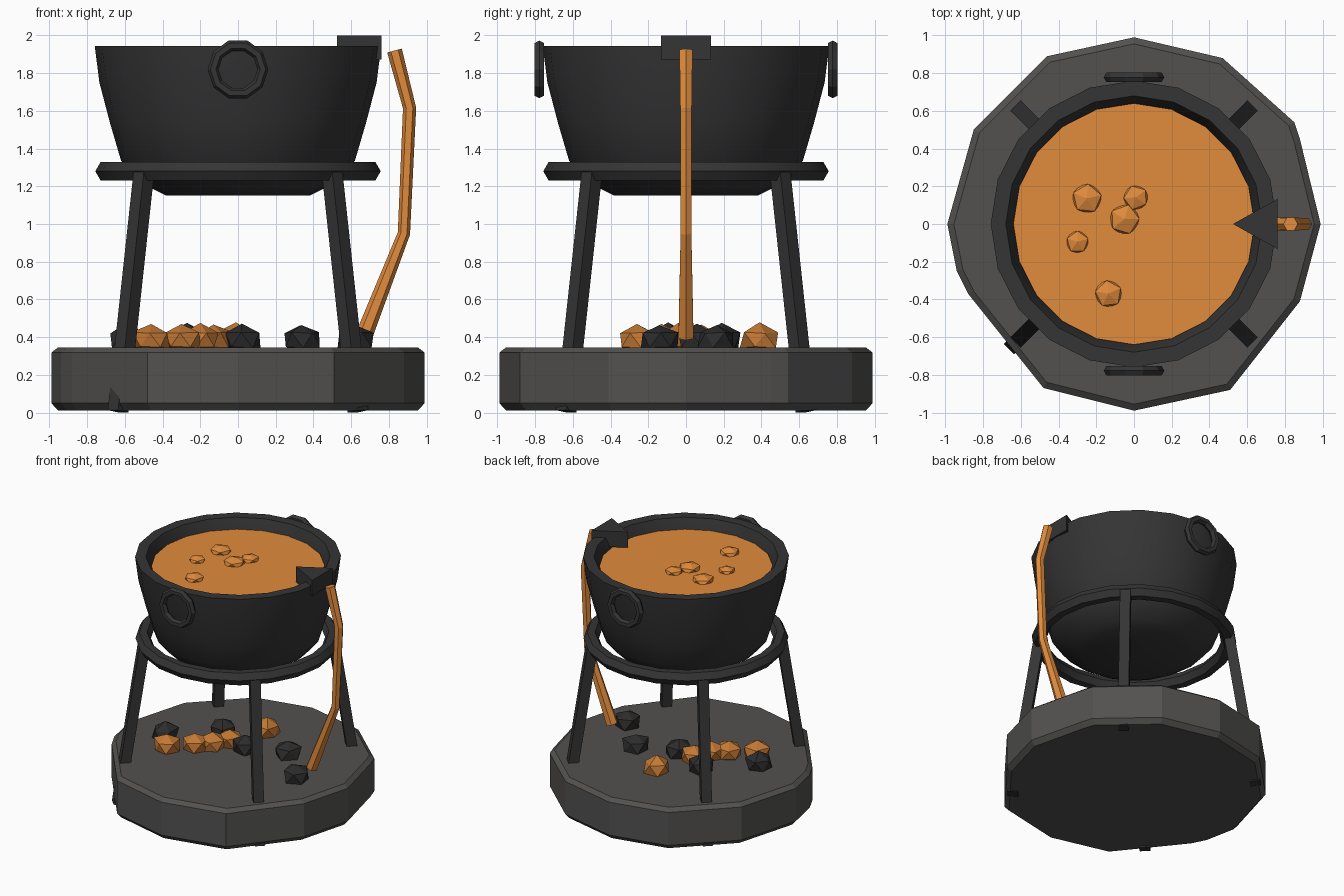
import bpy, bmesh, math, random
from mathutils import Vector, Matrix

if "Cube" in bpy.data.objects:
    bpy.data.objects.remove(bpy.data.objects["Cube"])

random.seed(4)


def material(name, rgb):
    m = bpy.data.materials.new(name)
    m.diffuse_color = (*rgb, 1)
    m.use_nodes = True
    m.node_tree.nodes["Principled BSDF"].inputs["Base Color"].default_value = m.diffuse_color
    return m


IRON = material("dark_iron", (0.035, 0.035, 0.035))
STONE = material("grey_stone", (0.085, 0.083, 0.08))
COAL = material("coal", (0.025, 0.025, 0.025))
LAVA = material("molten_orange", (0.75, 0.26, 0.045))
EMBER = material("ember_orange", (0.55, 0.19, 0.035))


def finish(bm, name, mat):
    bmesh.ops.recalc_face_normals(bm, faces=bm.faces)
    me = bpy.data.meshes.new(name)
    bm.to_mesh(me)
    bm.free()
    ob = bpy.data.objects.new(name, me)
    bpy.context.collection.objects.link(ob)
    me.materials.append(mat)
    return ob


def loft(name, rings, mat):
    """Skin a list of equal-length point rings and cap both ends."""
    bm = bmesh.new()
    rows = [[bm.verts.new(p) for p in ring] for ring in rings]
    n = len(rows[0])
    for a, b in zip(rows, rows[1:]):
        for i in range(n):
            j = (i + 1) % n
            bm.faces.new((a[i], a[j], b[j], b[i]))
    bm.faces.new(rows[0])
    bm.faces.new(rows[-1])
    return finish(bm, name, mat)


def lathe(name, profile, sides, mat):
    angles = [math.tau * i / sides for i in range(sides)]
    return loft(name, [[(r * math.cos(a), r * math.sin(a), z) for a in angles]
                       for r, z in profile], mat)


def bar(name, path, sides, mat, phase=0.0, turn=0.0):
    """Sweep a polygon along (x, z, radius) points, then turn it about z."""
    pts = [Vector((x, 0, z)) for x, z, r in path]
    rot = Matrix.Rotation(turn, 3, 'Z')
    rings = []
    for k, p in enumerate(pts):
        t = (pts[min(k + 1, len(pts) - 1)] - pts[max(k - 1, 0)]).normalized()
        u = Vector((t.z, 0, -t.x))
        v = Vector((0, 1, 0))
        r = path[k][2]
        rings.append([rot @ (p + r * (u * math.cos(a) + v * math.sin(a)))
                      for a in (phase + math.tau * i / sides for i in range(sides))])
    return loft(name, rings, mat)


def torus(name, loc, major, minor, segs, rot=(0, 0, 0)):
    bpy.ops.mesh.primitive_torus_add(location=loc, rotation=rot, major_radius=major,
                                     minor_radius=minor, major_segments=segs, minor_segments=6)
    ob = bpy.context.object
    ob.name = name
    ob.data.materials.append(IRON)
    return ob


def lump(name, loc, r, squash, mat, jitter):
    bm = bmesh.new()
    bmesh.ops.create_icosphere(bm, subdivisions=1, radius=r)
    spin = Matrix.Rotation(random.uniform(0, math.tau), 3, 'Z')
    for v in bm.verts:
        p = spin @ v.co * random.uniform(1 - jitter, 1 + jitter)
        v.co = Vector(loc) + Vector((p.x, p.y, p.z * squash))
    return finish(bm, name, mat)


# Stone base: slightly chipped polygon slab with bevelled rims
outline = [(0, .99), (-.46, .89), (-.85, .5), (-.99, 0), (-.94, -.25), (-.88, -.37), (-.48, -.87),
           (0, -.99), (.51, -.88), (.88, -.41), (.99, 0), (.88, .45), (.85, .54), (.47, .88)]
loft("stone_base", [[(x * s, y * s, z) for x, y in outline]
                    for s, z in ((.965, .012), (1, .05), (1, .318), (.965, .345))], STONE)

# Four splayed legs running through the base up to the support ring
for k in range(4):
    bar(f"leg_{k + 1}", [(.9, .007, .055), (.705, 1.28, .055)], 4, IRON,
        phase=math.pi / 4, turn=math.radians(45 + 90 * k))

# Support ring
torus("support_ring", (0, 0, 1.28), .70, .057, 20)

# Cauldron with hollow interior
pot = lathe("cauldron", [(.38, 1.15), (.46, 1.19), (.55, 1.25), (.62, 1.335), (.68, 1.54),
                         (.735, 1.75), (.76, 1.945), (.68, 1.945), (.64, 1.84), (.6, 1.6),
                         (.5, 1.35), (.35, 1.23)], 20, IRON)
bpy.context.view_layer.objects.active = pot
pot.select_set(True)
bpy.ops.object.shade_smooth_by_angle(angle=math.radians(30))
pot.select_set(False)

# Molten surface and bubbles
lathe("molten_surface", [(.61, 1.83), (.64, 1.865)], 20, LAVA)
for i, (x, y, r) in enumerate([(-.25, .135, .087), (.01, .14, .072), (-.05, .025, .088),
                               (-.3, -.095, .066), (-.135, -.37, .08)]):
    lump(f"bubble_{i + 1}", (x, y, 1.87), r, .5, LAVA, .02)

# Ring handles front and back
for side, y in (("front", -.778), ("back", .778)):
    torus(f"{side}_handle", (0, y, 1.82), .132, .029, 10, (math.pi / 2, 0, 0))

# Triangular pouring spout
loft("spout", [[(.525, 0, z), (.76, -.132, z), (.76, .132, z)] for z in (1.872, 2.0)], IRON)

# Stream of molten metal falling to the base
bar("molten_stream", [(.83, 1.92, .04), (.91, 1.615, .035), (.88, .95, .033), (.665, .40, .046)],
    6, LAVA)

# Coals and embers on the base
rocks = [(-.59, -.095, COAL), (-.46, -.26, EMBER), (-.3, -.13, EMBER), (-.2, -.04, EMBER),
         (-.13, .08, EMBER), (-.27, .19, COAL), (.02, .06, COAL), (-.01, .39, EMBER),
         (.335, .165, COAL), (.625, -.14, COAL)]
for i, (x, y, mat) in enumerate(rocks):
    name = "coal" if mat is COAL else "ember"
    lump(f"{name}_{i + 1}", (x, y, .385), .107, .8, mat, .1)
